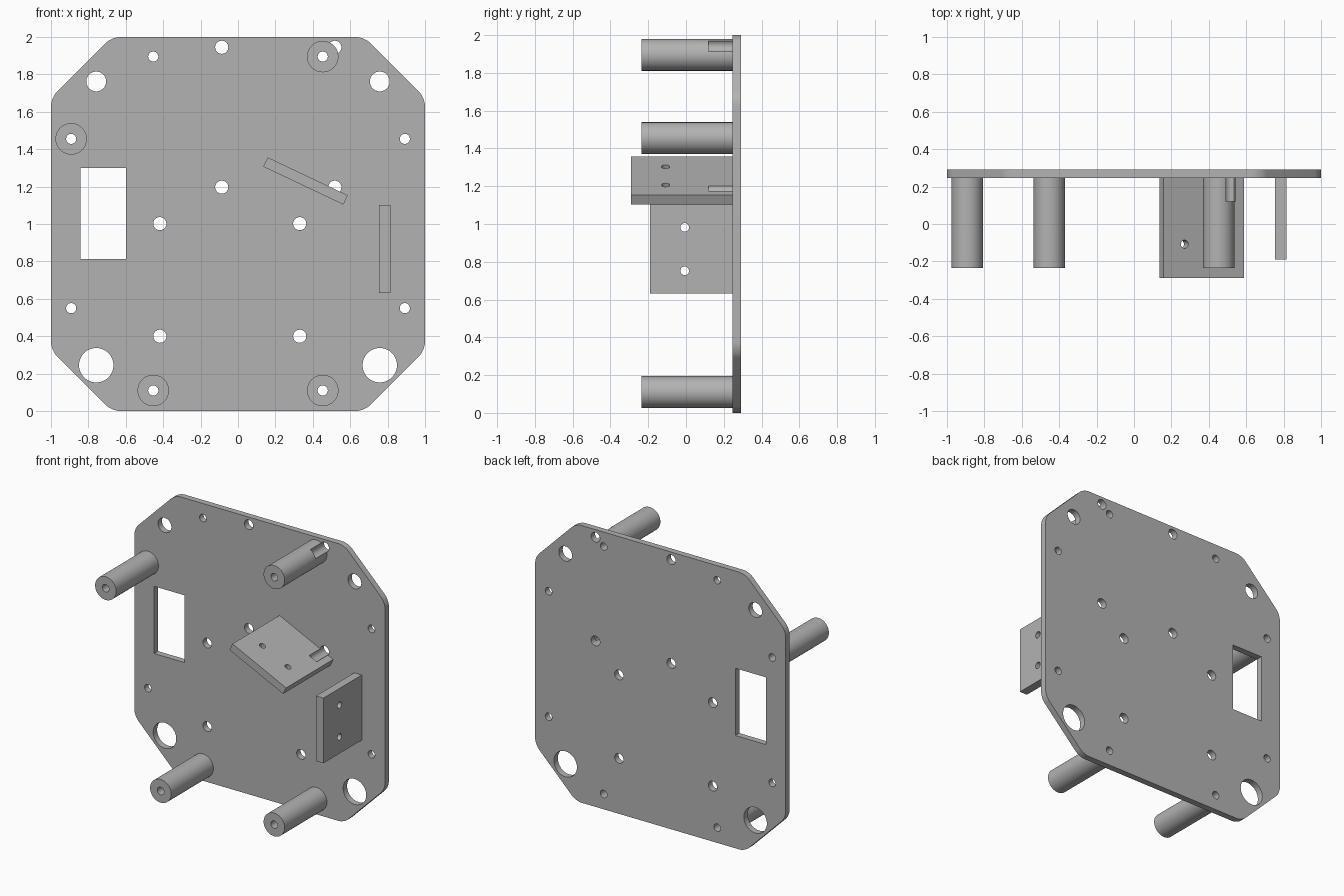
import bpy
import bmesh
from math import pi, atan2
from mathutils import Matrix

if "Cube" in bpy.data.objects:
    bpy.data.objects.remove(bpy.data.objects["Cube"])

# One plain grey for the whole bracket
grey = bpy.data.materials.new("plain_grey")
grey.use_nodes = True
COLOUR = (0.45, 0.45, 0.45, 1)
grey.diffuse_color = COLOUR
grey.node_tree.nodes["Principled BSDF"].inputs["Base Color"].default_value = COLOUR

FRONT, BACK = 0.247, 0.292   # plate faces
NEAR, FAR = -0.5, 0.5        # reach of through cutters


def make_object(name, bm):
    bmesh.ops.recalc_face_normals(bm, faces=bm.faces)
    mesh = bpy.data.meshes.new(name)
    bm.to_mesh(mesh)
    bm.free()
    mesh.materials.append(grey)
    obj = bpy.data.objects.new(name, mesh)
    bpy.context.collection.objects.link(obj)
    return obj


def add_rod(bm, x, z, r, y0, y1):
    """Cylinder running along y."""
    place = Matrix.Translation((x, (y0 + y1) / 2, z)) @ Matrix.Rotation(pi / 2, 4, "X")
    bmesh.ops.create_cone(bm, cap_ends=True, segments=48, radius1=r, radius2=r,
                          depth=y1 - y0, matrix=place)


def add_box(bm, centre, size, turn=0):
    """Box, turned about the y axis."""
    place = Matrix.Translation(centre) @ Matrix.Rotation(turn, 4, "Y")
    bmesh.ops.create_cube(bm, size=1, matrix=place @ Matrix.Diagonal((*size, 1)))


def cut(obj, cutter):
    mod = obj.modifiers.new("holes", "BOOLEAN")
    mod.operation = "DIFFERENCE"
    mod.solver = "EXACT"
    mod.object = cutter


def finish(obj):
    bpy.ops.object.select_all(action="DESELECT")
    obj.select_set(True)
    bpy.context.view_layer.objects.active = obj
    for mod in list(obj.modifiers):
        bpy.ops.object.modifier_apply(modifier=mod.name)
    bpy.ops.object.shade_smooth_by_angle(angle=0.5)


# Cutter for all holes that run along y
bm = bmesh.new()
for s in (-1, 1):
    add_rod(bm, s * 0.758, 0.245, 0.092, NEAR, FAR)
    add_rod(bm, s * 0.758, 1.762, 0.053, NEAR, FAR)
    for x, z in ((0.453, 1.895), (0.453, 0.11), (0.892, 1.455), (0.892, 0.55)):
        add_rod(bm, s * x, z, 0.027, NEAR, FAR)
for xs, zs in (((-0.087, 0.518), (1.945, 1.197)), ((-0.418, 0.33), (1.002, 0.4))):
    for x in xs:
        for z in zs:
            add_rod(bm, x, z, 0.035, 0.12, FAR)
add_box(bm, (-0.72, 0.27, 1.056), (0.244, 0.3, 0.485))
hole_cutter = make_object("hole_cutter", bm)

# Back plate: square with cut, rounded corners
bm = bmesh.new()
c = 0.675
quarter = [(c, 1), (1, c)]
outline = []
for sx, sz in ((1, 1), (1, -1), (-1, -1), (-1, 1)):
    pts = [(sx * x, 1 + sz * z) for x, z in quarter]
    outline += pts if sx * sz > 0 else pts[::-1]
face = bm.faces.new([bm.verts.new((x, FRONT, z)) for x, z in outline])
ext = bmesh.ops.extrude_face_region(bm, geom=[face])
bmesh.ops.translate(bm, vec=(0, BACK - FRONT, 0),
                    verts=[g for g in ext["geom"] if isinstance(g, bmesh.types.BMVert)])
upright = [e for e in bm.edges if abs(e.verts[0].co.y - e.verts[1].co.y) > 0.01]
bmesh.ops.bevel(bm, geom=upright, offset=0.045, offset_type="OFFSET", segments=8,
                profile=0.5, affect="EDGES")
parts = [make_object("back_plate", bm)]

# Standoff posts
posts = {"upper_left": (0.453, 1.895), "upper_right": (-0.892, 1.455),
         "lower_left": (0.453, 0.11), "lower_right": (-0.453, 0.11)}
for place, (x, z) in posts.items():
    bm = bmesh.new()
    add_rod(bm, x, z, 0.084, -0.235, FRONT)
    parts.append(make_object("standoff_" + place, bm))

# Slanted tab and its pair of cross holes
tilt = atan2(0.203, 0.428)
centre = Matrix.Translation((0.361, 0, 1.23)) @ Matrix.Rotation(tilt, 4, "Y")
bm = bmesh.new()
add_box(bm, (0.361, (FRONT - 0.29) / 2, 1.23), (0.474, FRONT + 0.29, 0.055), tilt)
slanted_tab = make_object("slanted_tab", bm)
bm = bmesh.new()
for u in (-0.113, 0.113):
    bmesh.ops.create_cone(bm, cap_ends=True, segments=32, radius1=0.022, radius2=0.022,
                          depth=0.2, matrix=centre @ Matrix.Translation((u, -0.108, 0)))
slanted_cutter = make_object("slanted_cutter", bm)

# Upright tab and its pair of cross holes
bm = bmesh.new()
add_box(bm, (0.785, (FRONT - 0.19) / 2, 0.867), (0.06, FRONT + 0.19, 0.47))
upright_tab = make_object("upright_tab", bm)
bm = bmesh.new()
for z in (0.982, 0.752):
    place = Matrix.Translation((0.785, -0.007, z)) @ Matrix.Rotation(pi / 2, 4, "Y")
    bmesh.ops.create_cone(bm, cap_ends=True, segments=32, radius1=0.023, radius2=0.023,
                          depth=0.2, matrix=place)
upright_cutter = make_object("upright_cutter", bm)

# Drill everything, then drop the cutters
cut(slanted_tab, slanted_cutter)
cut(upright_tab, upright_cutter)
for obj in parts + [slanted_tab]:
    cut(obj, hole_cutter)
for obj in parts + [slanted_tab, upright_tab]:
    finish(obj)
for cutter in (hole_cutter, slanted_cutter, upright_cutter):
    bpy.data.objects.remove(cutter)
